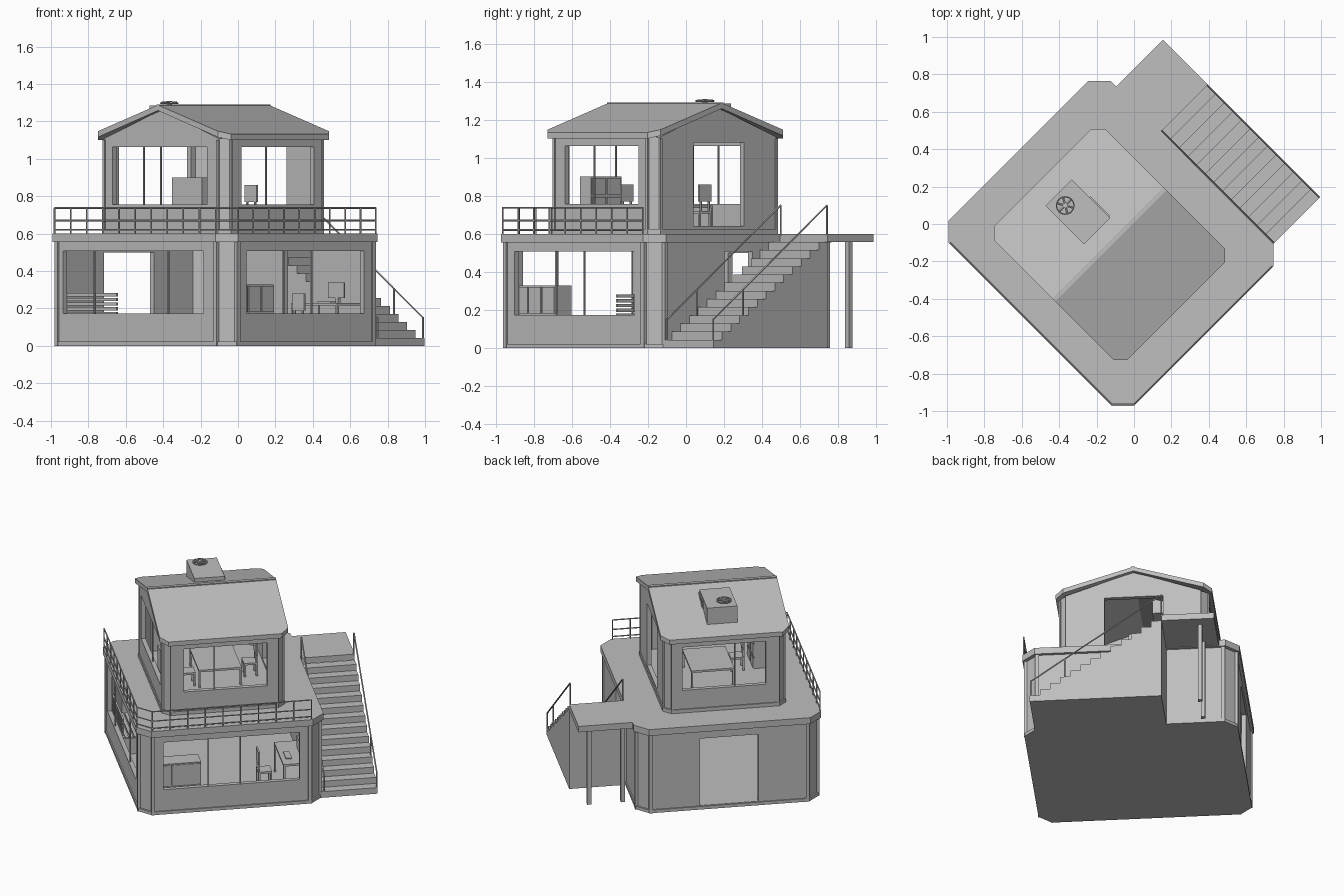
import bpy, bmesh, math
from mathutils import Vector

cube = bpy.data.objects.get("Cube")
if cube:
    bpy.data.objects.remove(cube, do_unlink=True)

grey = bpy.data.materials.new("plain grey")
grey.use_nodes = True
grey.diffuse_color = (0.52, 0.52, 0.52, 1)
grey.node_tree.nodes["Principled BSDF"].inputs["Base Color"].default_value = (0.52, 0.52, 0.52, 1)
TURN = math.radians(45)   # the whole house stands diagonally


def finish(name, bm):
    bmesh.ops.recalc_face_normals(bm, faces=bm.faces)
    mesh = bpy.data.meshes.new(name)
    bm.to_mesh(mesh)
    bm.free()
    mesh.materials.append(grey)
    ob = bpy.data.objects.new(name, mesh)
    ob.rotation_euler.z = TURN
    bpy.context.collection.objects.link(ob)
    return ob


def add_box(bm, x0, x1, y0, y1, z0, z1):
    vs = bmesh.ops.create_cube(bm, size=1)["verts"]
    for v in vs:
        v.co = Vector(((x0 + x1) / 2 + v.co.x * (x1 - x0),
                       (y0 + y1) / 2 + v.co.y * (y1 - y0),
                       (z0 + z1) / 2 + v.co.z * (z1 - z0)))


def boxes(name, *items):
    bm = bmesh.new()
    for it in items:
        add_box(bm, *it)
    return finish(name, bm)


def add_bar(bm, a, b, r=0.005):
    a, b = Vector(a), Vector(b)
    rot = (b - a).to_track_quat('Z', 'Y')
    vs = bmesh.ops.create_cone(bm, segments=6, radius1=r, radius2=r,
                               depth=(b - a).length, cap_ends=True)["verts"]
    for v in vs:
        v.co = rot @ v.co + (a + b) / 2


def extrude(name, pts, vec):
    bm = bmesh.new()
    f = bm.faces.new([bm.verts.new(p) for p in pts])
    top = bmesh.ops.extrude_face_region(bm, geom=[f])["geom"]
    bmesh.ops.translate(bm, vec=vec, verts=[g for g in top if isinstance(g, bmesh.types.BMVert)])
    return finish(name, bm)


def outline(rect, inset, cut):
    x0, x1, y0, y1 = rect
    x0, x1, y0, y1 = x0 + inset, x1 - inset, y0 + inset, y1 - inset
    return [(x0 + cut, y0), (x1 - cut, y0), (x1, y0 + cut), (x1, y1 - cut),
            (x1 - cut, y1), (x0 + cut, y1), (x0, y1 - cut), (x0, y0 + cut)]


def prism(name, rect, inset, cut, z0, z1):
    return extrude(name, [(x, y, z0) for x, y in outline(rect, inset, cut)], (0, 0, z1 - z0))


def boolean(ob, tool, op):
    mod = ob.modifiers.new("cut", 'BOOLEAN')
    mod.object, mod.operation, mod.solver = tool, op, 'EXACT'
    bpy.context.view_layer.update()
    new = bpy.data.meshes.new_from_object(ob.evaluated_get(bpy.context.evaluated_depsgraph_get()))
    ob.modifiers.clear()
    ob.data = new
    bpy.data.objects.remove(tool, do_unlink=True)


def room(name, rect, inset, cut, z0, z1, holes):
    shell = prism(name, rect, inset, cut, z0, z1)
    boolean(shell, prism("inner_cutter", rect, inset + 0.03, cut, z0 - 0.1, z1 + 0.1), 'DIFFERENCE')
    for h in holes:
        boolean(shell, boxes("hole_cutter", h), 'DIFFERENCE')
    return shell


LOWER = (-0.772, 0.4525, -0.688, 0.714)
UPPER = (-0.59, 0.25, -0.488, 0.52)

# Ground storey: floor, pierced walls, corner piers and deck slab
prism("ground_floor", LOWER, 0.012, 0.08, 0, 0.022)
room("ground_walls", LOWER, 0.02, 0.08, 0.02, 0.556, [
    (-0.9, -0.6, -0.49, 0.57, 0.172, 0.507),
    (-0.605, 0.285, -0.8, -0.6, 0.172, 0.507),
    (-0.35, 0.03, 0.6, 0.8, 0.025, 0.5),
    (0.35, 0.6, -0.145, 0.06, 0.172, 0.507)])
prism("deck_slab", LOWER, 0, 0.085, 0.555, 0.6)


def piers(name, rect, inset, cut, w, t, z0, z1):
    pts = outline(rect, inset, cut)
    bm = bmesh.new()
    for i, (x, y) in enumerate(pts):   # narrow strip beside each chamfer edge
        if i in (0, 1, 4, 5):
            add_box(bm, x - w, x + w, y - t, y + t, z0, z1)
        else:
            add_box(bm, x - t, x + t, y - w, y + w, z0, z1)
    finish(name, bm)


piers("ground_corner_strips", LOWER, 0.02, 0.08, 0.012, 0.01, 0, 0.556)
piers("upper_corner_strips", UPPER, 0.025, 0.05, 0.008, 0.006, 0.6, 1.1)

# Upper storey walls
prism("upper_plinth", UPPER, 0.018, 0.05, 0.6, 0.625)
room("upper_walls", UPPER, 0.025, 0.05, 0.6, 1.108, [
    (-0.7, -0.5, -0.33, 0.385, 0.757, 1.062),
    (-0.435, 0.11, -0.6, -0.4, 0.757, 1.062),
    (-0.435, 0.11, 0.4, 0.6, 0.757, 1.062),
    (0.15, 0.4, -0.17, 0.206, 0.64, 1.08)])

# Gable roof with clipped corners
x0, x1, y0, y1 = UPPER
ym = (y0 + y1) / 2
roof = extrude("roof", [(x0, y0, 1.1), (x0, y0, 1.132), (x0, ym, 1.288), (x0, y1, 1.132),
                        (x0, y1, 1.1), (x0, ym, 1.258)], (x1 - x0, 0, 0))
boolean(roof, prism("roof_clip", UPPER, 0, 0.05, 1, 1.5), 'INTERSECT')
for name, x in (("front_gable", x0 + 0.025), ("back_gable", x1 - 0.055)):
    extrude(name, [(x, y0 + 0.06, 1.105), (x, y1 - 0.06, 1.105), (x, ym, 1.262)], (0.03, 0, 0))
boxes("ridge_cap", (x0, x1, ym - 0.012, ym + 0.012, 1.275, 1.291))

# Rooftop cooling unit with fan and side grille
boxes("cooling_unit", (-0.265, -0.067, 0.113, 0.403, 1.12, 1.284))
bm = bmesh.new()
add_bar(bm, (-0.19, 0.33, 1.28), (-0.19, 0.33, 1.308), 0.014)
for i in range(6):
    a = i * math.pi / 3
    add_bar(bm, (-0.19, 0.33, 1.3), (-0.19 + 0.042 * math.cos(a), 0.33 + 0.042 * math.sin(a), 1.3), 0.007)
for i in range(16):
    a, b = i * math.pi / 8, (i + 1) * math.pi / 8
    add_bar(bm, (-0.19 + 0.047 * math.cos(a), 0.33 + 0.047 * math.sin(a), 1.298),
            (-0.19 + 0.047 * math.cos(b), 0.33 + 0.047 * math.sin(b), 1.298), 0.004)
finish("fan", bm)
boxes("unit_grille", *[(-0.067, -0.06, 0.12, 0.27, z, z + 0.01) for z in (1.22, 1.24, 1.26)])

# Window mullions
B = 0.004
boxes("mullions",
      *[(-0.745, -0.737, y - B, y + B, 0.172, 0.507) for y in (-0.215, 0.343)],
      *[(x - B, x + B, -0.658, -0.65, 0.172, 0.507) for x in (-0.31, -0.1)],
      (-0.555, -0.547, 0.03 - B, 0.03 + B, 0.757, 1.062),
      (-0.235 - B, -0.235 + B, -0.45, -0.442, 0.757, 1.062),
      (-0.235 - B, -0.235 + B, 0.472, 0.48, 0.757, 1.062))

# Outer staircase, landing and posts
N, S0, S1, IN, OUT = 13, -0.603, 0.247, 0.4325, 0.806
run, rise = (S1 - S0) / N, 0.6 / 14
steps = [(0, S1, 0), (0, S0, 0)]
for i in range(N):
    steps += [(0, S0 + i * run, (i + 1) * rise), (0, S0 + (i + 1) * run, (i + 1) * rise)]
steps = [(IN, y, z) for _, y, z in steps if (y, z) != (S0, 0)] + [(IN, S0, 0)]
steps = steps[1:-1] + [(IN, S1, 0), (IN, S0, 0)]
extrude("staircase", steps, (OUT - IN, 0, 0))
boxes("landing", (0.36, OUT, S1, 0.587, 0.558, 0.6))
boxes("landing_posts", *[(x - 0.014, x + 0.014, 0.476, 0.504, 0, 0.56) for x in (0.5, 0.72)])

# Stair handrails
for name, x in (("inner_handrail", 0.4575), ("outer_handrail", OUT - 0.005)):
    bm = bmesh.new()
    add_bar(bm, (x, S0 + 0.005, 0.15), (x, S1, 0.75))
    for y, z in ((S0 + 0.005, 0), ((S0 + S1) / 2 - 0.2, 0.16), (S1, 0.59)):
        add_bar(bm, (x, y, z), (x, y, 0.15 + 0.6 * (y - S0) / (S1 - S0)))
    finish(name, bm)

# Deck railing along the two front sides
bm = bmesh.new()
pts = outline(LOWER, 0.007, 0.085)
path = [Vector((x, y, 0)) for x, y in (pts[6], pts[7], pts[0], pts[1])]
for a, b in zip(path, path[1:]):
    for z in (0.62, 0.67, 0.737):
        add_bar(bm, a + Vector((0, 0, z)), b + Vector((0, 0, z)), 0.0045)
    n = max(1, round((b - a).length / 0.118))
    for i in range(n + 1):
        p = a.lerp(b, i / n)
        add_bar(bm, p + Vector((0, 0, 0.595)), p + Vector((0, 0, 0.737)), 0.0045)
finish("deck_railing", bm)


# Furniture helpers
def table(name, x0, x1, y0, y1, z0, z1):
    legs = [(x, x + 0.012, y, y + 0.012, z0, z1) for x in (x0, x1 - 0.012) for y in (y0, y1 - 0.012)]
    return boxes(name, (x0, x1, y0, y1, z1 - 0.014, z1), *legs)


def chair(name, x, y, z, side):
    table(name + "_seat", x - 0.045, x + 0.045, y - 0.045, y + 0.045, z, z + 0.12)
    bx = x + side * 0.04
    boxes(name + "_back", (bx - 0.006, bx + 0.006, y - 0.045, y + 0.045, z + 0.17, z + 0.26),
          *[(bx - 0.005, bx + 0.005, y + d - 0.005, y + d + 0.005, z + 0.11, z + 0.18) for d in (-0.03, 0.03)])


# Ground storey furniture
boxes("drawer_cabinet", (-0.647, -0.35, -0.62, -0.5, 0.02, 0.328))
boxes("drawer_fronts", *[(-0.642 + i * 0.099, -0.553 + i * 0.099, -0.626, -0.62, z, z + 0.14)
                         for i in range(3) for z in (0.03, 0.18)])
table("desk", 0.2, 0.41, -0.55, -0.2, 0.02, 0.23)
boxes("monitor", (0.32, 0.33, -0.48, -0.36, 0.255, 0.34), (0.325, 0.345, -0.43, -0.41, 0.23, 0.29))
boxes("keyboard", (0.23, 0.27, -0.47, -0.37, 0.23, 0.237))
chair("desk_chair", 0.1, -0.4, 0.02, -1)
boxes("slatted_bench", *[(-0.72, -0.708, 0.2, 0.58, 0.165 + i * 0.025, 0.182 + i * 0.025) for i in range(5)],
      *[(-0.7 + i * 0.03, -0.678 + i * 0.03, 0.2, 0.58, 0.14, 0.152) for i in range(4)],
      *[(-0.715, -0.59, y, y + 0.014, 0.02, 0.14) for y in (0.22, 0.55)])

# Upper storey furniture
boxes("upper_cabinet", (-0.53, -0.45, -0.257, -0.03, 0.6, 0.9))
boxes("upper_drawer_fronts", *[(-0.45, -0.444, y, y + 0.1, z, z + 0.085)
                               for y in (-0.25, -0.138) for z in (0.61, 0.708, 0.806)])
table("meeting_table", -0.28, 0.0, -0.14, 0.2, 0.6, 0.75)
chair("meeting_chair_front", -0.34, -0.06, 0.6, -1)
chair("meeting_chair_back", 0.08, 0.02, 0.6, 1)
